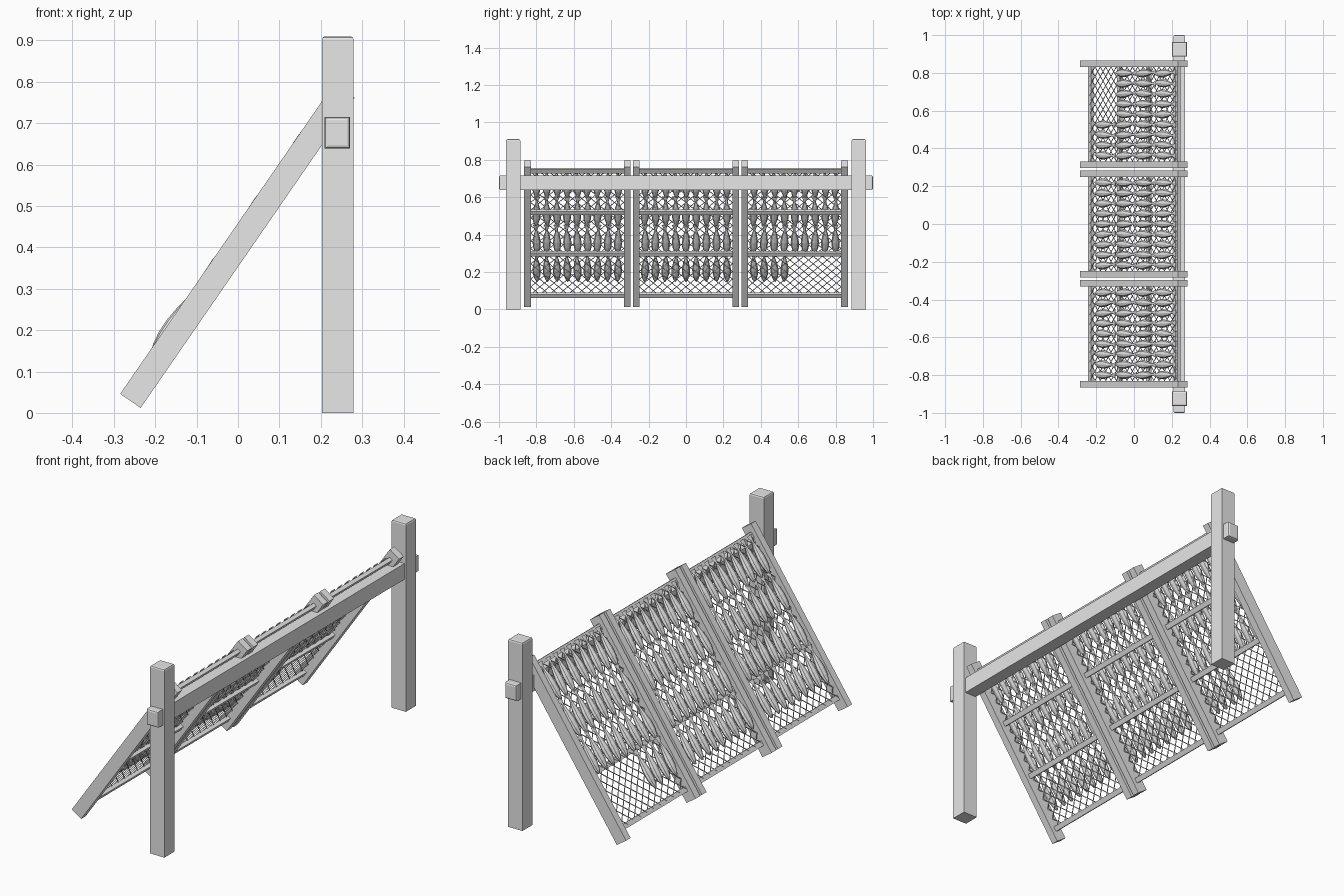
import bpy, bmesh, math, random
from mathutils import Matrix, Vector

random.seed(4)
if "Cube" in bpy.data.objects:
    bpy.data.objects.remove(bpy.data.objects["Cube"])

GREY = (0.8, 0.8, 0.8, 1)
grey = bpy.data.materials.new("weathered grey")
grey.use_nodes = True
grey.diffuse_color = GREY
grey.node_tree.nodes["Principled BSDF"].inputs["Base Color"].default_value = GREY


def finish(bm, name):
    bmesh.ops.recalc_face_normals(bm, faces=bm.faces)
    mesh = bpy.data.meshes.new(name)
    bm.to_mesh(mesh)
    bm.free()
    mesh.materials.append(grey)
    return mesh


def place(name, mesh, matrix):
    obj = bpy.data.objects.new(name, mesh)
    bpy.context.collection.objects.link(obj)
    obj.matrix_world = matrix
    return obj


def add_box(bm, centre, size, turn=0):
    m = (Matrix.Translation(centre) @ Matrix.Rotation(turn, 4, 'Z')
         @ Matrix.Diagonal((*size, 1)))
    bmesh.ops.create_cube(bm, size=1, matrix=m)


def timber(name, size, matrix, chamfer=None):
    """Box whose end faces, chosen by the chamfer rule, get softened edges."""
    bm = bmesh.new()
    add_box(bm, (0, 0, 0), size)
    if chamfer:
        edges = {e for f in bm.faces if chamfer(f.normal) for e in f.edges}
        bmesh.ops.bevel(bm, geom=list(edges), offset=0.008, segments=2,
                        profile=0.5, affect='EDGES')
    return place(name, finish(bm, name), matrix)


# Upright posts and the beam that runs through them
for side, tag in ((-1, "front"), (1, "back")):
    timber(tag + "_post", (0.077, 0.077, 0.91),
           Matrix.Translation((0.241, side * 0.924, 0.455)), lambda n: n.z > 0.5)
timber("cross_beam", (0.062, 2.0, 0.077),
       Matrix.Translation((0.24, 0, 0.677)), lambda n: abs(n.y) > 0.5)

# Leaning panel frame: local x runs up the slope, y across, z outward
SLOPE = math.radians(55.4)
LENGTH, HALF, RAIL = 0.911, 0.284, 0.035
SLATS = [0.056 + 0.27 * i for i in range(4)]
lean = Matrix.Translation((-0.26, 0, 0.029)) @ Matrix.Rotation(-SLOPE, 4, 'Y')


def make_netting():
    """Diagonal wires clipped to the opening of one panel."""
    bm = bmesh.new()
    x0, x1, w = SLATS[0], SLATS[-1], HALF - RAIL
    pitch = w / 5
    count = int((x1 - x0 + 2 * w) / pitch) + 1
    for sign in (-1, 1):
        for i in range(1, count):
            c = x0 - w + i * pitch
            a, b = max(x0, c - w), min(x1, c + w)
            if b - a < 0.005:
                continue
            mid = (a + b) / 2
            add_box(bm, (mid, sign * (mid - c), 0.001 * sign),
                    ((b - a) * math.sqrt(2), 0.003, 0.003), sign * math.pi / 4)
    return finish(bm, "netting")


def make_fish():
    """Flattened body with head at -x, narrow wrist and flared tail."""
    bm = bmesh.new()
    profile = [(-0.095, 0.004, 0.004), (-0.08, 0.012, 0.009),
               (-0.05, 0.02, 0.014), (-0.015, 0.022, 0.015),
               (0.025, 0.016, 0.011), (0.06, 0.006, 0.005),
               (0.075, 0.009, 0.003), (0.095, 0.018, 0.002)]
    rings = []
    for x, wide, thick in profile:
        ring = []
        for k in range(8):
            a = math.tau * k / 8
            ring.append(bm.verts.new((x, wide * math.cos(a), thick * math.sin(a))))
        rings.append(ring)
    for r, s in zip(rings, rings[1:]):
        for k in range(8):
            j = (k + 1) % 8
            bm.faces.new((r[k], r[j], s[j], s[k]))
    bm.faces.new(rings[0])
    bm.faces.new(rings[-1])
    return finish(bm, "dried_fish")


netting, fish = make_netting(), make_fish()
PITCH, ROWS, COLUMNS = 0.0545, 4, 9

for p, tag in enumerate(("front", "middle", "back")):
    panel = lean @ Matrix.Translation((0, (p - 1) * 0.581, 0))
    # Side rails
    for side in (-1, 1):
        timber(f"{tag}_panel_rail", (LENGTH, RAIL, 0.06),
               panel @ Matrix.Translation((LENGTH / 2, side * (HALF - RAIL / 2), 0)))
    # Cross slats
    for x in SLATS:
        timber(f"{tag}_panel_slat", (0.024, 2 * (HALF - RAIL), 0.018),
               panel @ Matrix.Translation((x, 0, 0)))
    place(f"{tag}_panel_netting", netting, panel @ Matrix.Translation((0, 0, 0.008)))
    # Rows of fish, the lowest row of the back panel left half empty
    for row in range(ROWS):
        columns = 4 if (p == 2 and row == 0) else COLUMNS
        for col in range(columns):
            spot = Vector((0.225 + 0.183 * row, (col - 4) * PITCH,
                           0.024 if row == 0 else 0.016))
            spin = Matrix.Rotation(random.uniform(-0.05, 0.05), 4, 'Z')
            place(f"{tag}_panel_fish", fish, panel @ Matrix.Translation(spot) @ spin)
